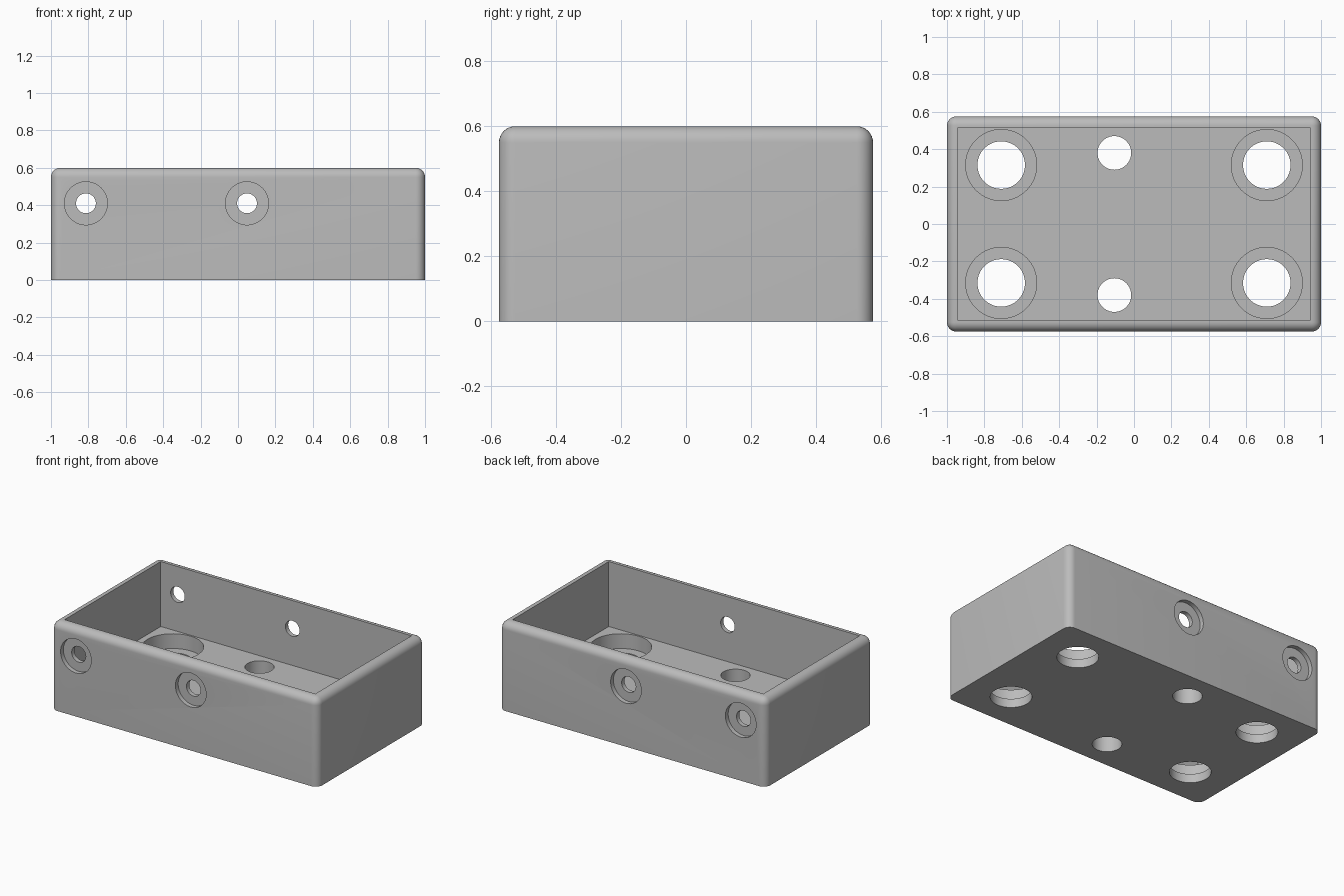
import bpy, bmesh, math
from mathutils import Matrix

if "Cube" in bpy.data.objects:
    bpy.data.objects.remove(bpy.data.objects["Cube"])

W, D, H = 2.0, 1.15, 0.6
WALL, FLOOR, ROUND = 0.06, 0.16, 0.05

grey = bpy.data.materials.new("plain grey")
grey.diffuse_color = (0.5, 0.5, 0.5, 1)
grey.use_nodes = True
grey.node_tree.nodes["Principled BSDF"].inputs["Base Color"].default_value = grey.diffuse_color


def make_object(name, bm):
    mesh = bpy.data.meshes.new(name)
    bm.to_mesh(mesh)
    bm.free()
    mesh.materials.append(grey)
    obj = bpy.data.objects.new(name, mesh)
    bpy.context.collection.objects.link(obj)
    return obj


def block(bm, sx, sy, z0, z1):
    m = Matrix.Translation((0, 0, (z0 + z1) / 2)) @ Matrix.Diagonal((sx, sy, z1 - z0, 1))
    bmesh.ops.create_cube(bm, size=1, matrix=m)


def cut(name, bm):
    """Subtract a cutter mesh from the tray, then discard the cutter."""
    cutter = make_object(name, bm)
    cutter.hide_render = True
    mod = tray.modifiers.new(name, 'BOOLEAN')
    mod.operation = 'DIFFERENCE'
    mod.solver = 'EXACT'
    mod.object = cutter
    bpy.ops.object.modifier_apply(modifier=mod.name)
    bpy.data.objects.remove(cutter)


def drill(name, x, y, z, radius, length, along_y=False):
    """Cut a round hole centred on a point."""
    m = Matrix.Translation((x, y, z))
    if along_y:
        m = m @ Matrix.Rotation(math.pi / 2, 4, 'X')
    bm = bmesh.new()
    bmesh.ops.create_cone(bm, cap_ends=True, segments=64, radius1=radius,
                          radius2=radius, depth=length, matrix=m)
    cut(name, bm)


# Outer block with rounded upright and top edges, sharp base
bm = bmesh.new()
block(bm, W, D, 0, H)
edges = [e for e in bm.edges if max(v.co.z for v in e.verts) > 0.01]
bmesh.ops.bevel(bm, geom=edges, offset=ROUND, segments=8, profile=0.5, affect='EDGES')
tray = make_object("tray", bm)
bpy.context.view_layer.objects.active = tray
tray.select_set(True)

# Square-cornered inner pocket
bm = bmesh.new()
block(bm, W - 2 * WALL, D - 2 * WALL, FLOOR, H + 0.2)
cut("pocket", bm)

# Floor holes: four stepped corner holes and two plain ones
for sy in (-1, 1):
    for sx in (-1, 1):
        x, y = sx * 0.71, sy * 0.315
        drill("corner_recess", x, y, 0.06 + 0.1, 0.19, 0.2)
        drill("corner_hole", x, y, 0.1, 0.127, 0.4)
    drill("floor_hole", -0.105, sy * 0.38, 0.1, 0.09, 0.4)

# Long-wall screw holes, recessed on the outside
for x in (-0.813, 0.048):
    for sy in (-1, 1):
        drill("wall_recess", x, sy * (D / 2), 0.41, 0.115, 0.06, True)
    drill("wall_hole", x, 0, 0.41, 0.053, D + 0.2, True)

bpy.ops.object.shade_smooth_by_angle(angle=math.radians(30))
